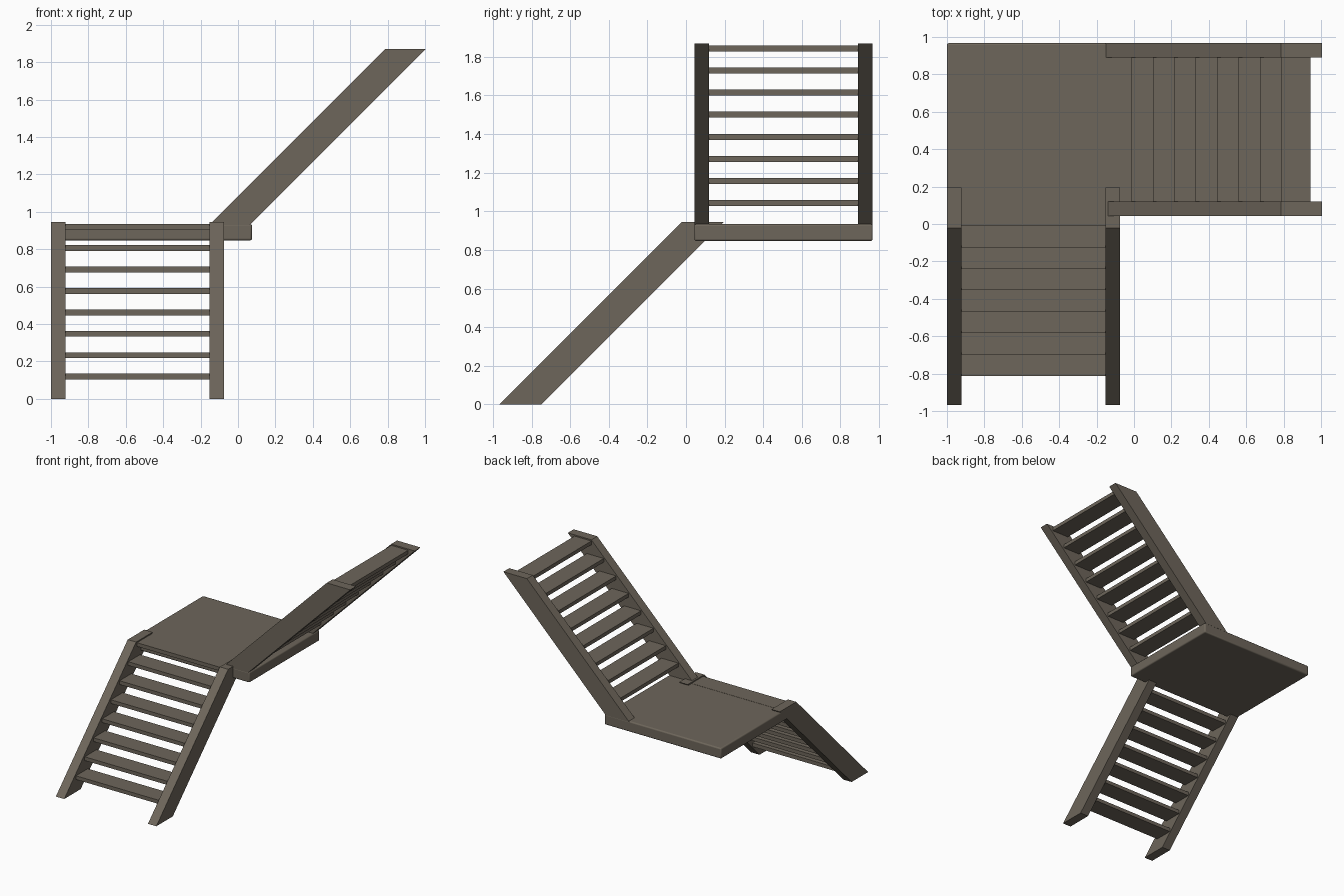
import bpy, bmesh

if "Cube" in bpy.data.objects:
    bpy.data.objects.remove(bpy.data.objects["Cube"])

wood = bpy.data.materials.new("weathered brown grey")
wood.diffuse_color = (0.155, 0.133, 0.104, 1)
wood.use_nodes = True
wood.node_tree.nodes["Principled BSDF"].inputs["Base Color"].default_value = wood.diffuse_color

RISE = 0.1145            # step rise, equal to step run (45 degree flights)
TREAD_DEPTH, TREAD_H = 0.155, 0.031


def finish(name, bm):
    bmesh.ops.recalc_face_normals(bm, faces=bm.faces[:])
    me = bpy.data.meshes.new(name)
    bm.to_mesh(me)
    bm.free()
    ob = bpy.data.objects.new(name, me)
    me.materials.append(wood)
    bpy.context.collection.objects.link(ob)
    return ob


def prism(name, profile, a, b, axis):
    """Extrude a (run, z) profile from a to b along the x or y axis."""
    bm = bmesh.new()
    place = (lambda r, z: (a, r, z)) if axis == "x" else (lambda r, z: (r, a, z))
    face = bm.faces.new([bm.verts.new(place(r, z)) for r, z in profile])
    ext = bmesh.ops.extrude_face_region(bm, geom=[face])
    move = (b - a, 0, 0) if axis == "x" else (0, b - a, 0)
    bmesh.ops.translate(bm, vec=move, verts=[v for v in ext["geom"] if isinstance(v, bmesh.types.BMVert)])
    return finish(name, bm)


def flight(label, axis, run0, z0, z1, first_run, first_z, lo, hi, thick=0.077, width=0.217):
    """Two sloped stringers with eight open treads between them."""
    h = z1 - z0
    slope = [(run0, z0), (run0 + width, z0), (run0 + width + h, z1), (run0 + h, z1)]
    prism(label + "_stringer_a", slope, lo, lo + thick, axis)
    prism(label + "_stringer_b", slope, hi - thick, hi, axis)
    for i in range(8):
        r, z = first_run + i * RISE, first_z + i * RISE
        tread = [(r, z), (r + TREAD_DEPTH, z), (r + TREAD_DEPTH, z + TREAD_H), (r, z + TREAD_H)]
        prism(f"{label}_tread_{i + 1}", tread, lo + thick - 0.005, hi - thick + 0.005, axis)


# Lower flight climbs toward +y, upper flight climbs toward +x
flight("lower", "x", -0.967, 0.0, 0.945, -0.812, 0.103, -1.0, -0.075)
flight("upper", "y", -0.155, 0.928, 1.87, -0.014, 1.027, 0.043, 0.967)

# Landing slab with softened edges
landing = prism("landing", [(0.043, 0.847), (0.967, 0.847), (0.967, 0.934), (0.043, 0.934)], -1.0, 0.075, "x")
bev = landing.modifiers.new("soft edges", "BEVEL")
bev.width, bev.segments = 0.01, 3
bpy.context.view_layer.objects.active = landing
landing.select_set(True)
bpy.ops.object.shade_smooth_by_angle()
